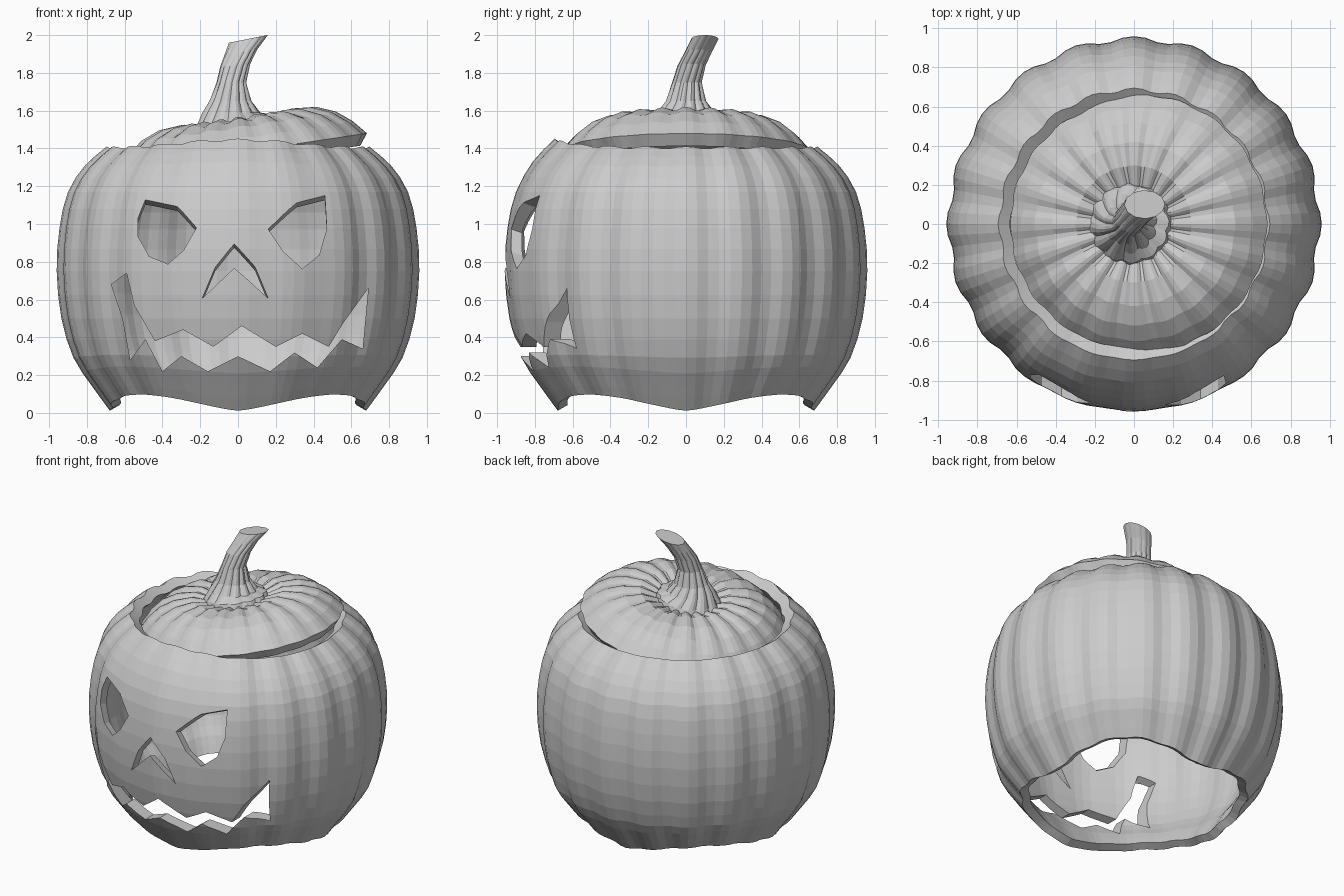
import bpy, bmesh, math
from mathutils import Vector, Matrix

if "Cube" in bpy.data.objects:
    bpy.data.objects.remove(bpy.data.objects["Cube"])

LOBES, SEG = 20, 5
N = LOBES * SEG


def make_object(name, bm):
    bmesh.ops.recalc_face_normals(bm, faces=bm.faces)
    mesh = bpy.data.meshes.new(name)
    bm.to_mesh(mesh)
    bm.free()
    ob = bpy.data.objects.new(name, mesh)
    bpy.context.collection.objects.link(ob)
    return ob


def skin(name, rings, closed=False):
    """Bridge rings of points; a closed skin joins last ring to first, otherwise ends are capped."""
    bm = bmesh.new()
    vs = [[bm.verts.new(p) for p in ring] for ring in rings]
    n = len(vs[0])
    pairs = list(zip(vs, vs[1:])) + ([(vs[-1], vs[0])] if closed else [])
    for a, b in pairs:
        for i in range(n):
            j = (i + 1) % n
            bm.faces.new((a[i], a[j], b[j], b[i]))
    if not closed:
        bm.faces.new(vs[0])
        bm.faces.new(vs[-1])
    return make_object(name, bm)


def groove(t):
    """0 on the crown of a rib, 1 in the crease."""
    return 1 - abs(math.cos(t * LOBES / 2))


def smooth_profile(pts, steps=2):
    """Catmull-Rom refinement of an (r, z) profile."""
    p = [Vector(q) for q in pts]
    p = [2 * p[0] - p[1]] + p + [2 * p[-1] - p[-2]]
    out = []
    for a, b, c, d in zip(p, p[1:], p[2:], p[3:]):
        for k in range(steps):
            u = k / steps
            out.append(0.5 * (2 * b + (c - a) * u + (2 * a - 5 * b + 4 * c - d) * u * u
                              + (3 * b - a - 3 * c + d) * u ** 3))
    return out + [p[-2]]


# Hollow ribbed body, open at top and bottom
outer = smooth_profile([(0.67, 0.0), (0.765, 0.13), (0.87, 0.29), (0.935, 0.5), (0.96, 0.75),
                        (0.945, 0.98), (0.90, 1.17), (0.81, 1.31), (0.695, 1.41)])
inner = smooth_profile([(0.635, 1.37), (0.74, 1.27), (0.835, 1.14), (0.885, 0.97), (0.90, 0.75),
                        (0.875, 0.52), (0.805, 0.32), (0.70, 0.17), (0.62, 0.03)])


def body_ring(r, z, depth):
    ring = []
    for i in range(N):
        t = 2 * math.pi * i / N
        front = abs((t - 1.5 * math.pi + math.pi) % (2 * math.pi) - math.pi)
        d = depth * (0.3 if front < 0.60 else 1.0)
        # bottom rim lifts along the wall between its four low points
        lift = max(0, 1 - z / 0.35) * (0.012 + 0.085 * abs(math.sin(2 * t)) ** 1.4)
        rr = (r + 0.7 * lift) * (1 - d * groove(t))
        high = max(0, (z - 1.2) / 0.2)
        brow = 0.04 * math.exp(-(front / 0.6) ** 2)     # rim rises above the face
        zz = z + lift + high * (brow - 0.015 * groove(t))
        ring.append((rr * math.cos(t), rr * math.sin(t), zz))
    return ring


body = skin("pumpkin_body", [body_ring(r, z, 0.035) for r, z in outer]
            + [body_ring(r, z, 0.025) for r, z in inner], closed=True)


# Face openings, cut through the front wall, sloping down inwards about depth y0
def carve(name, outline, y0=-0.85, slope=0.0):
    cutter = skin(name, [[(x, y, z - slope * (y - y0)) for x, z in outline] for y in (-1.3, -0.4)])
    cutter.hide_render = True
    mod = body.modifiers.new(name, 'BOOLEAN')
    mod.object, mod.operation, mod.solver = cutter, 'DIFFERENCE', 'EXACT'
    bpy.context.view_layer.objects.active = body
    bpy.ops.object.modifier_apply(modifier=name)
    bpy.data.objects.remove(cutter)


carve("left_eye", [(-0.49, 1.15), (-0.32, 1.08), (-0.22, 0.95), (-0.29, 0.83), (-0.37, 0.77),
                   (-0.47, 0.83), (-0.53, 0.95), (-0.53, 1.05)], -0.83, 0.35)
carve("right_eye", [(0.46, 1.17), (0.31, 1.10), (0.16, 0.94), (0.24, 0.82), (0.34, 0.74),
                    (0.43, 0.83), (0.47, 0.98)], -0.83, 0.35)
carve("nose", [(-0.02, 0.89), (-0.12, 0.77), (-0.19, 0.61), (-0.02, 0.76), (0.16, 0.61), (0.09, 0.77)],
      -0.94, 0.35)
carve("mouth", [(-0.59, 0.74), (-0.55, 0.57), (-0.44, 0.38), (-0.29, 0.44), (-0.13, 0.35), (0.02, 0.46),
                (0.2, 0.35), (0.34, 0.42), (0.48, 0.35), (0.56, 0.48), (0.69, 0.66),
                (0.66, 0.34), (0.55, 0.39), (0.42, 0.24), (0.30, 0.32), (0.17, 0.22), (0.0, 0.30),
                (-0.16, 0.22), (-0.30, 0.30), (-0.40, 0.22), (-0.49, 0.39), (-0.57, 0.28),
                (-0.61, 0.50), (-0.67, 0.68)])

# Tilted lid with a ribbed top and a thick cut edge
lid_profile = [(0.02, 0.12), (0.12, 0.13), (0.20, 0.16), (0.30, 0.188), (0.42, 0.178), (0.52, 0.138),
               (0.60, 0.075), (0.665, 0.0), (0.62, -0.06), (0.45, 0.05), (0.25, 0.09), (0.02, 0.06)]


def lid_ring(k, r, z):
    ring = []
    for i in range(N):
        t = 2 * math.pi * i / N
        g = groove(t)
        dip = 0.026 * g * min(1, r / 0.2) * min(1, (0.72 - r) / 0.3) if k < 7 else 0
        rr = r * (1 - 0.02 * g)
        ring.append((rr * math.cos(t), rr * math.sin(t), z - dip))
    return ring


lid = skin("lid", [lid_ring(k, r, z) for k, (r, z) in enumerate(lid_profile)])
lid.data.transform(Matrix.Translation((0.025, 0, 1.382)) @ Matrix.Rotation(math.radians(-8.5), 4, 'Y'))

# Fluted, twisted stem that flares at the base and leans to the back right
stem_rings = [  # centre x, y, z, radius x, radius y, flute depth
    (-0.02, 0, 1.49, 0.23, 0.22, 0.05), (-0.02, 0, 1.55, 0.20, 0.20, 0.08),
    (-0.035, 0, 1.59, 0.155, 0.155, 0.12),
    (-0.04, 0, 1.65, 0.115, 0.11, 0.12), (-0.035, 0.005, 1.75, 0.08, 0.08, 0.10),
    (-0.015, 0.03, 1.84, 0.08, 0.075, 0.08), (0.015, 0.065, 1.91, 0.086, 0.072, 0.06),
    (0.055, 0.10, 1.98, 0.103, 0.072, 0.03)]


def stem_ring(k, cx, cy, cz, rx, ry, depth):
    ring = []
    for i in range(48):
        t = 2 * math.pi * i / 48
        f = 1 - depth * (1 - abs(math.cos(6 * t)))
        a = t + 0.08 * k
        lean = 0.02 * math.cos(a) * max(0, k - 4) / 3
        drop = 0.03 * math.cos(a) if k < 2 else 0       # follow the tilted lid
        ring.append((cx + rx * f * math.cos(a), cy + ry * f * math.sin(a), cz + lean + drop))
    return ring


skin("stem", [stem_ring(k, *row) for k, row in enumerate(stem_rings)])
